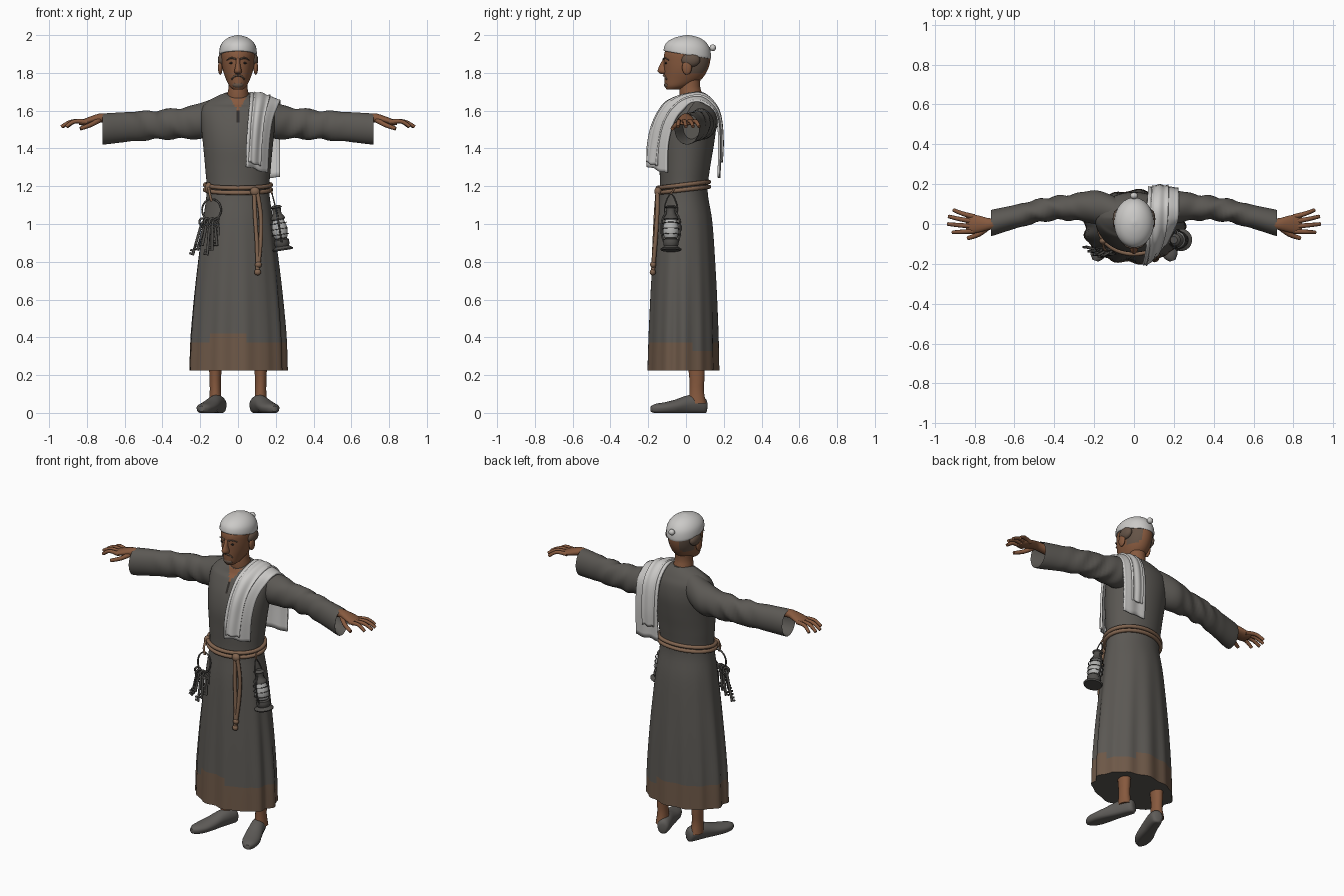
import bpy, bmesh
from math import sin, cos, pi, radians, exp
from mathutils import Vector, Matrix

if "Cube" in bpy.data.objects:
    bpy.data.objects.remove(bpy.data.objects["Cube"])


def material(name, r, g, b):
    m = bpy.data.materials.new(name)
    m.use_nodes = True
    m.diffuse_color = (r, g, b, 1)
    bsdf = m.node_tree.nodes["Principled BSDF"]
    bsdf.inputs["Base Color"].default_value = (r, g, b, 1)
    bsdf.inputs["Roughness"].default_value = 0.9
    return m


ROBE = material("grey robe", .105, .098, .088)
HEM = material("dusty hem", .155, .098, .064)
SKIN = material("skin", .24, .10, .048)
HAIR = material("grey brown hair", .13, .088, .063)
CLOTH = material("white cloth", .60, .59, .575)
ROPE = material("rope brown", .22, .128, .078)
METAL = material("dark metal", .08, .076, .07)
SHOE = material("grey leather", .115, .108, .10)
GLASS = material("lantern glass", .45, .45, .44)
DARK = material("dark lines", .03, .026, .023)


def spline(keys, sub):
    """Smooth interpolation through tuples of numbers."""
    ks = [Vector(k) for k in keys]
    out = []
    for i in range(len(ks) - 1):
        a, b, c, d = ks[max(i - 1, 0)], ks[i], ks[i + 1], ks[min(i + 2, len(ks) - 1)]
        for s in range(sub):
            t = s / sub
            out.append(b + (c - a) * (t / 2) + (2 * a - 5 * b + 4 * c - d) * (t * t / 2)
                       + (3 * b - a - 3 * c + d) * (t ** 3 / 2))
    return out + [ks[-1]]


def finish(name, bm, mats, rule=None, mirror=False, angle=50):
    bmesh.ops.recalc_face_normals(bm, faces=bm.faces)
    for f in bm.faces:
        f.smooth = True
        if rule:
            f.material_index = rule(f.calc_center_median())
    me = bpy.data.meshes.new(name)
    bm.to_mesh(me)
    bm.free()
    for m in mats:
        me.materials.append(m)
    me.set_sharp_from_angle(angle=radians(angle))
    ob = bpy.data.objects.new(name, me)
    bpy.context.collection.objects.link(ob)
    if mirror:
        ob.modifiers.new("Mirror", 'MIRROR')
    return ob


def loft(name, axis, keys, mats, n=24, sub=3, fn=None, **kw):
    """Closed rings along an axis; key = position, centre, half width, low, high."""
    order = {'x': (0, 1, 2), 'y': (1, 0, 2), 'z': (2, 0, 1)}[axis]
    bm = bmesh.new()
    rings = []
    for t, c, r, lo, hi in spline(keys, sub):
        ring = []
        for i in range(n):
            a = 2 * pi * (i + .5) / n
            p = Vector((0, 0, 0))
            p[order[0]] = t
            p[order[1]] = c + max(r, .001) * sin(a)
            p[order[2]] = (lo + hi) / 2 - (hi - lo) / 2 * cos(a)
            ring.append(bm.verts.new(fn(p, a) if fn else p))
        rings.append(ring)
    for r0, r1 in zip(rings, rings[1:]):
        for i in range(n):
            j = (i + 1) % n
            bm.faces.new((r0[i], r0[j], r1[j], r1[i]))
    bm.faces.new(rings[0])
    bm.faces.new(rings[-1])
    return finish(name, bm, mats, **kw)


def ball(name, loc, size, mat, mirror=False):
    bm = bmesh.new()
    bmesh.ops.create_uvsphere(bm, u_segments=16, v_segments=10, radius=1,
                              matrix=Matrix.Translation(loc) @ Matrix.Diagonal((*size, 1)))
    return finish(name, bm, [mat], mirror=mirror)


def cord(name, pts, radius, mat, cyclic=False, taper=1, mirror=False):
    """Round cord through points."""
    cu = bpy.data.curves.new(name, 'CURVE')
    cu.dimensions = '3D'
    cu.bevel_depth, cu.bevel_resolution, cu.use_fill_caps = radius, 2, True
    path = list(pts) if cyclic else spline(pts, 4)
    sp = cu.splines.new('POLY')
    sp.points.add(len(path) - 1)
    for i, p in enumerate(path):
        sp.points[i].co = (*p, 1)
        sp.points[i].radius = 1 + (taper - 1) * i / len(path)
    sp.use_cyclic_u = cyclic
    sp.use_smooth = True
    cu.materials.append(mat)
    ob = bpy.data.objects.new(name, cu)
    bpy.context.collection.objects.link(ob)
    me = bpy.data.meshes.new_from_object(ob)
    bpy.data.objects.remove(ob)
    ob = bpy.data.objects.new(name, me)
    bpy.context.collection.objects.link(ob)
    if mirror:
        ob.modifiers.new("Mirror", 'MIRROR')


def circle(c, u, v, n=28):
    return [Vector(c) + Vector(u) * cos(2 * pi * i / n) + Vector(v) * sin(2 * pi * i / n) for i in range(n)]


# Robe body with folds deepening towards the hem
def folds(p, a):
    k = max(0, min(1, (1.12 - p.z) / .7))
    s = 1 + k * (.05 * (abs(sin(4.5 * a + .5)) - .6) + .025 * sin(13 * a))
    return Vector((p.x * s, p.y * s, p.z - max(0, p.z - 1.62) * max(0, .03 - p.y) * 6))


def robe_rule(c):
    if c.z < .226:
        return 0
    if c.z < .38 + .025 * sin(9 * c.x + 2) - .25 * max(0, c.y):
        return 1
    if c.y < 0 and c.z > 1.60 and abs(c.x) < (c.z - 1.595) * .6:
        return 2
    return 3 if c.y < 0 and abs(c.x) < .005 and 1.54 < c.z < 1.63 else 0


loft("robe_body", 'z', [
    (.225, 0, .253, -.198, .17), (.42, 0, .246, -.192, .166), (.7, 0, .223, -.181, .157),
    (1, 0, .188, -.162, .14), (1.17, 0, .166, -.14, .115), (1.3, 0, .174, -.14, .128),
    (1.42, 0, .185, -.142, .148), (1.52, 0, .195, -.122, .16), (1.6, 0, .195, -.085, .153),
    (1.645, 0, .165, -.056, .132), (1.675, 0, .115, -.044, .112), (1.695, 0, .066, -.037, .092)],
    [ROBE, HEM, SKIN, DARK], n=90, sub=5, fn=folds, rule=robe_rule)


# Sleeves with wrinkles and an open, turned-in cuff
def wrinkle(p, a):
    k = .006 * max(0, min(1, (p.x - .2) * 8, (.62 - p.x) * 6))
    return p + Vector((0, k * sin(62 * p.x + 2 * a), k * sin(47 * p.x + 3 * a)))


loft("sleeves", 'x', [
    (.04, .045, .065, 1.53, 1.683), (.12, .068, .08, 1.48, 1.668), (.2, .085, .085, 1.45, 1.64),
    (.3, .085, .066, 1.452, 1.615), (.45, .072, .058, 1.447, 1.6), (.6, .035, .06, 1.433, 1.592),
    (.704, .008, .066, 1.421, 1.586), (.708, .008, .062, 1.426, 1.581), (.62, .03, .045, 1.45, 1.575)],
    [ROBE], n=28, sub=7, fn=wrinkle, mirror=True)

# Hands
loft("palms", 'x', [
    (.64, .01, .03, 1.525, 1.575), (.72, 0, .029, 1.538, 1.586), (.77, 0, .041, 1.532, 1.574),
    (.82, 0, .049, 1.522, 1.555), (.842, 0, .038, 1.525, 1.547)], [SKIN], n=16, mirror=True)
for i, (tx, ty) in enumerate([(.905, .07), (.93, .038), (.935, 0), (.91, -.042)]):
    y0 = .036 - .024 * i
    cord("finger", [(.8, y0, 1.54), ((.82 + tx) / 2, (y0 + ty) / 2, 1.543), (tx, ty, 1.515)],
         .013, SKIN, taper=.65, mirror=True)
cord("thumb", [(.735, -.018, 1.55), (.78, -.052, 1.525), (.835, -.072, 1.505)], .015, SKIN, taper=.65, mirror=True)

# Legs and shoes, toes turned out
loft("ankles", 'z', [(.05, .12, .036, .012, .108), (.12, .12, .03, .018, .095), (.22, .12, .033, .013, .1),
                     (.5, .11, .05, -.03, .1)], [SKIN], n=16, mirror=True)
turn = Matrix.Translation((.127, 0, 0)) @ Matrix.Rotation(radians(20), 4, 'Z')
loft("shoes", 'y', [
    (.115, 0, .018, .015, .06), (.102, 0, .034, .002, .082), (.05, 0, .041, 0, .096),
    (0, 0, .043, 0, .09), (-.06, 0, .049, 0, .07), (-.12, 0, .049, 0, .056),
    (-.17, 0, .036, .003, .048), (-.196, 0, .014, .012, .036)], [SHOE], n=24,
    fn=lambda p, a: turn @ Vector((p.x, p.y, max(0, p.z - .006) if p.z < .02 else p.z)), mirror=True)

# Neck, head and face
loft("neck", 'z', [(1.6, 0, .06, -.03, .1), (1.68, 0, .057, -.035, .088), (1.73, 0, .05, -.032, .075),
                   (1.8, 0, .05, -.02, .08)], [SKIN])
loft("head", 'z', [
    (1.712, 0, .026, -.102, -.035), (1.73, 0, .046, -.112, .02), (1.765, 0, .063, -.115, .08),
    (1.81, 0, .079, -.116, .112), (1.86, 0, .087, -.118, .128), (1.91, 0, .088, -.113, .127),
    (1.95, 0, .07, -.08, .1), (1.975, 0, .03, -.03, .05)], [SKIN, HAIR], n=40, sub=4,
    rule=lambda c: 1 if c.z > 1.795 and c.y > .03 and abs(c.x) > .035 else 0)
loft("nose", 'z', [(1.793, 0, .013, -.13, -.09), (1.808, 0, .021, -.151, -.09), (1.84, 0, .013, -.141, -.09),
                   (1.878, 0, .011, -.119, -.09)], [SKIN], n=12)
ball("ears", (.094, .005, 1.828), (.012, .026, .038), SKIN, True)
ball("side_hair", (.083, .025, 1.868), (.024, .05, .037), HAIR, True)
ball("eyes", (.034, -.106, 1.852), (.013, .006, .005), DARK, True)
cord("brows", [(.012, -.119, 1.873), (.035, -.113, 1.879), (.06, -.092, 1.868)], .005, HAIR, taper=.6, mirror=True)
cord("moustache", [(0, -.118, 1.787), (.02, -.112, 1.782), (.034, -.102, 1.765)], .006, HAIR, taper=.6, mirror=True)
ball("chin_beard", (0, -.098, 1.737), (.03, .018, .018), HAIR)

# Knitted cap with a bobble, its rim tilted down behind
loft("cap", 'z', [
    (1.897, 0, .09, -.108, .122), (1.9, 0, .1, -.119, .133), (1.94, 0, .095, -.111, .127),
    (1.97, 0, .075, -.086, .103), (1.99, 0, .044, -.046, .064), (2, 0, .006, 0, .014)], [CLOTH], n=32, sub=4,
    fn=lambda p, a: p - Vector((0, 0, 1.6 * p.y * max(0, 2 - p.z))))
ball("cap_bobble", (0, .142, 1.933), (.019, .017, .018), CLOTH)


# Cloth folded over the left shoulder, wrapping round the chest, in overlapping layers
def drape(name, path, spread, shift, out, phase):
    bm = bmesh.new()
    rows = []
    for y, z, xc, hw in spline(path, 5):
        row = []
        front = max(0, min(1, (.03 - y) / .09))
        low = max(0, min(1, (1.42 - z) / .1))
        away = Vector((0, y - .02, z - 1.5)).normalized()
        for j in range(15):
            u = j / 7 - 1
            w = u * spread + shift
            x = xc + hw * w
            drop = .22 * (x - .1) * exp(-((z - 1.675) / .08) ** 2) + .018 * w * low * front
            lift = away * (out + .004 * sin(5 * u + phase))
            row.append(bm.verts.new(Vector((x, y + .05 * w * front, z - drop)) + lift))
        rows.append(row)
    for a, b in zip(rows, rows[1:]):
        for j in range(14):
            bm.faces.new((a[j], a[j + 1], b[j + 1], b[j]))
    ob = finish(name, bm, [CLOTH])
    so = ob.modifiers.new("Thickness", 'SOLIDIFY')
    so.thickness, so.offset = .012, 0


strip = [(-.15, 1.29, .1, .055), (-.146, 1.42, .105, .058), (-.115, 1.54, .117, .062),
         (-.052, 1.635, .135, .072), (.03, 1.675, .143, .079), (.1, 1.667, .145, .079),
         (.158, 1.59, .147, .077), (.176, 1.45, .147, .076), (.172, 1.25, .147, .076)]
drape("shoulder_cloth", strip, 1, 0, .004, 0)
drape("shoulder_cloth_fold", [(-.16, 1.325, .1, .055)] + strip[1:-1] + [(.176, 1.34, .147, .07)],
      .55, -.2, .015, 2)

# Rope belt, two turns, with knot and hanging ends
for k in (0, 1):
    ring = circle((0, -.014, 1.181 + .026 * k), (.175, 0, 0), (0, .136, .016), 48)
    cord("belt_turn", ring, .0115, ROPE, cyclic=True)
ball("belt_knot", (.09, -.148, 1.172), (.026, .02, .024), ROPE)
cord("belt_end_long", [(.085, -.15, 1.18), (.09, -.16, 1.05), (.1, -.167, .9), (.105, -.175, .735)], .0115, ROPE)
cord("belt_end_short", [(.1, -.15, 1.18), (.12, -.153, 1.05), (.12, -.161, .92), (.108, -.172, .79)], .0115, ROPE)
for x, y, z in [(.108, -.174, .785), (.104, -.176, .745)]:
    ball("rope_end_knot", (x, y, z), (.018, .016, .017), ROPE)
ball("side_knot", (-.155, -.085, 1.19), (.02, .018, .03), ROPE)

# Key ring with a fan of keys
cord("key_strap", [(-.155, -.1, 1.19), (-.15, -.125, 1.16), (-.14, -.13, 1.12)], .007, ROPE)
cord("key_ring", circle((-.14, -.136, 1.075), (.05, -.01, 0), (0, .012, .057)), .005, METAL, cyclic=True)
for i in range(8):
    f = i / 7
    top = Vector((-.185 + .085 * f, -.13 - .02 * sin(pi * f), 1.03 - .014 * (i % 2)))
    end = Vector((-.24 + .18 * f, -.115 - .05 * sin(pi * f), .835 + .025 * (i % 3)))
    d = (end - top).normalized()
    side = d.cross(Vector((0, 1, 0)))
    cord("key_bow", circle(top + d * .018, d * .018, side * .014 + Vector((0, .008, 0)), 14), .006, METAL, cyclic=True)
    cord("key_shaft", [top + d * .034, end], .0075, METAL)
    for g in (.006, .024):
        cord("key_tooth", [end - d * g, end - d * g - side * .02], .006, METAL)

# Storm lantern hanging at the left hip, tilted outwards at the foot
hang = Matrix.Translation((.238, -.08, .86)) @ Matrix.Rotation(radians(-9), 4, 'Y')


def lamp(x, y, z):
    return hang @ Vector((x, y, z))


profile = [(0, .05), (.008, .056), (.022, .036), (.03, .04), (.056, .04), (.062, .03), (.068, .034), (.1, .042),
           (.135, .039), (.162, .03), (.166, .038), (.178, .036), (.195, .024), (.225, .024), (.23, .032), (.242, .018)]
loft("lantern", 'z', [(z, 0, r, -r, r) for z, r in profile], [METAL, GLASS], n=20, sub=2,
     fn=lambda p, a: hang @ p, rule=lambda c: 1 if .066 < (hang.inverted() @ c).z < .164 else 0, angle=35)
for s in (-1, 1):
    cord("lantern_frame", [lamp(0, .036 * s, .04), lamp(0, .049 * s, .09), lamp(0, .047 * s, .16),
                           lamp(0, .02 * s, .215)], .005, METAL)
for z in (.085, .115, .145):
    cord("lantern_guard", circle(lamp(0, 0, z), hang.to_3x3() @ Vector((.044, 0, 0)), (0, .044, 0), 20),
         .0022, METAL, cyclic=True)
cord("lantern_handle", [lamp(0, -.034, .19), lamp(-.005, -.03, .25), lamp(-.01, 0, .305),
                        lamp(-.005, .03, .25), lamp(0, .034, .19)], .0035, METAL)
cord("lantern_tie", [lamp(-.01, 0, .305), (.17, -.06, 1.19)], .005, ROPE)
